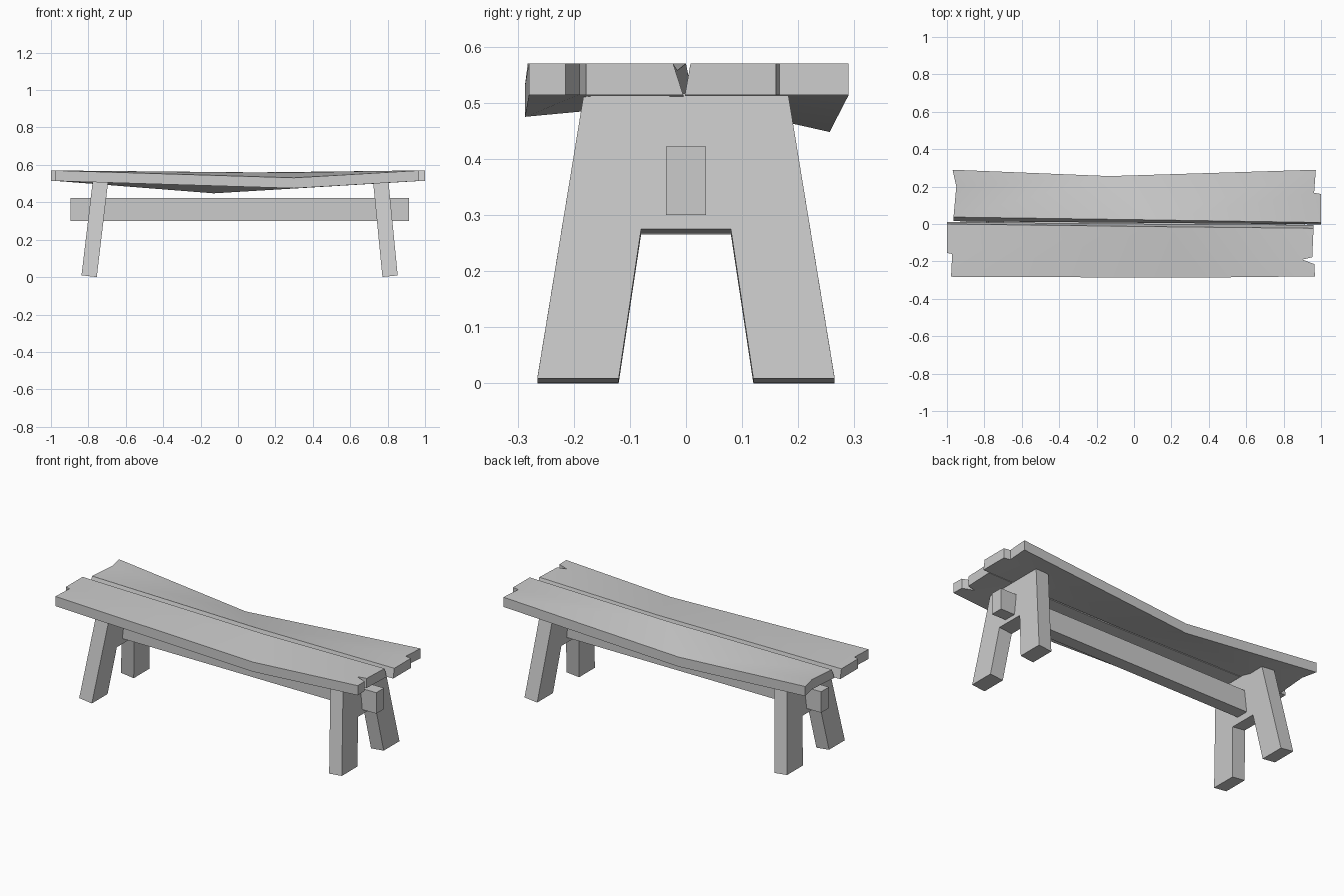
import bpy, bmesh, math
from mathutils import Matrix

if "Cube" in bpy.data.objects:
    bpy.data.objects.remove(bpy.data.objects["Cube"])


def finish(bm, name):
    bmesh.ops.recalc_face_normals(bm, faces=bm.faces)
    me = bpy.data.meshes.new(name)
    bm.to_mesh(me)
    bm.free()
    ob = bpy.data.objects.new(name, me)
    bpy.context.collection.objects.link(ob)
    return ob


def plank(name, left, mid_b, right, mid_a):
    """Outline in two ends joined by sagging mid points; point = x, y, bottom y shift, sag."""
    pts = left + [mid_b] + right + [mid_a]
    bm = bmesh.new()
    top = [bm.verts.new((x, y, 0.57 - s)) for x, y, d, s in pts]
    bot = [bm.verts.new((x, y + d, 0.514 - s)) for x, y, d, s in pts]
    n, k = len(pts), len(left)
    for ring in (top, bot):
        bm.faces.new(ring[:k + 1] + [ring[-1]])
        bm.faces.new(ring[k:])
    for i in range(n):
        j = (i + 1) % n
        bm.faces.new((top[i], top[j], bot[j], bot[i]))
    bmesh.ops.recalc_face_normals(bm, faces=bm.faces)
    bmesh.ops.triangulate(bm, faces=[f for f in bm.faces if len(f.verts) > 4])
    ob = finish(bm, name)
    bpy.ops.object.select_all(action='DESELECT')
    ob.select_set(True)
    bpy.context.view_layer.objects.active = ob
    bpy.ops.object.shade_smooth_by_angle(angle=math.radians(30))


# Seat planks with worn ends
plank("front_seat_plank",
      [(-1.0, 0.0, 0.011, 0), (-1.0, -0.155, 0, 0), (-0.972, -0.16, 0, 0), (-0.978, -0.282, 0, 0)],
      (0.30, -0.287, 0, 0.039),
      [(0.967, -0.28, 0, 0), (0.965, -0.215, 0, 0), (0.90, -0.19, 0, 0),
       (0.953, -0.178, 0, 0), (0.96, -0.023, 0.018, 0)],
      (0.2, -0.015, 0.015, 0.012))
plank("back_seat_plank",
      [(-0.965, 0.037, -0.022, 0), (-0.95, 0.20, 0, 0), (-0.97, 0.29, 0, 0)],
      (-0.13, 0.256, 0, 0.066),
      [(0.972, 0.29, 0, 0), (0.963, 0.167, 0, 0), (1.0, 0.16, 0, 0), (1.0, 0.008, -0.01, 0)],
      (0.1, 0.022, -0.016, 0.010))

# Splayed leg frames
half = [(0.08, 0.267), (0.12, 0.0), (0.265, 0.0), (0.182, 0.51)]
profile = half + [(-y, z) for y, z in reversed(half)]
for name, x, deg in (("left_legs", -0.796, 6.8), ("right_legs", 0.813, -5.6)):
    bm = bmesh.new()
    face = bm.faces.new([bm.verts.new((-0.041, y, z)) for y, z in profile])
    new = bmesh.ops.extrude_face_region(bm, geom=[face])["geom"]
    bmesh.ops.translate(bm, vec=(0.082, 0, 0),
                        verts=[v for v in new if isinstance(v, bmesh.types.BMVert)])
    bm.transform(Matrix.Translation((x, 0, 0.005)) @ Matrix.Rotation(math.radians(deg), 4, 'Y'))
    finish(bm, name)

# Stretcher through both leg frames
bm = bmesh.new()
bmesh.ops.create_cube(bm, size=1)
bm.transform(Matrix.Translation((0.01, 0, 0.361)) @ Matrix.Diagonal((1.81, 0.072, 0.122, 1)))
finish(bm, "stretcher")
